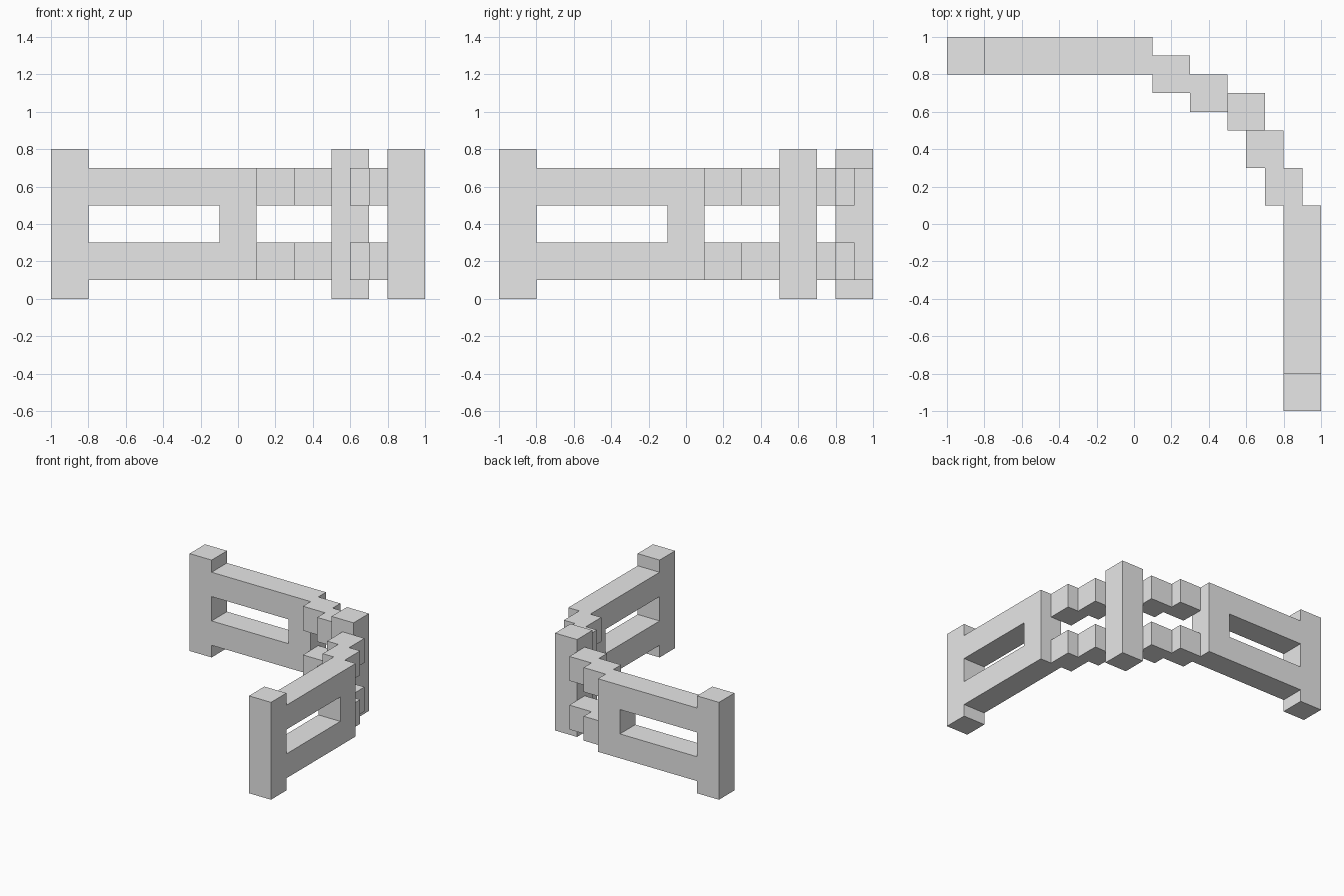
import bpy
import bmesh
from mathutils import Vector

cube = bpy.data.objects.get("Cube")
if cube:
    bpy.data.objects.remove(cube, do_unlink=True)

# Single plain grey
GREY = (0.8, 0.8, 0.8, 1.0)
grey = bpy.data.materials.new("plain grey")
grey.use_nodes = True
grey.diffuse_color = GREY
grey.node_tree.nodes["Principled BSDF"].inputs["Base Color"].default_value = GREY

W = 0.2                       # thickness of every timber
POST_Z = (0.0, 0.8)
RAILS = {"lower": (0.1, 0.3), "upper": (0.5, 0.7)}


def block(name, x, y, z, swap=False):
    """Box between ranges; swap reflects it across the diagonal of the corner."""
    if swap:
        x, y = y, x
    low, high = (Vector(c) for c in zip(x, y, z))
    bm = bmesh.new()
    bmesh.ops.create_cube(bm, size=1.0)
    bmesh.ops.scale(bm, vec=high - low, verts=bm.verts)
    mesh = bpy.data.meshes.new(name)
    bm.to_mesh(mesh)
    bm.free()
    mesh.materials.append(grey)
    obj = bpy.data.objects.new(name, mesh)
    obj.location = (low + high) / 2
    bpy.context.scene.collection.objects.link(obj)
    return obj


# Two straight wings, each with stepped rails leading to the corner
for side, swap in (("back", False), ("left", True)):
    depth = (1 - W, 1)
    block(f"{side}_end_post", (-1, W - 1), depth, POST_Z, swap)
    block(f"{side}_brace", (-0.1, 0.1), depth,
          (RAILS["lower"][1], RAILS["upper"][0]), swap)
    for level, z in RAILS.items():
        block(f"{side}_{level}_rail", (W - 1, 0.1), depth, z, swap)
        for i in range(2):
            x, y = 0.1 + W * i, 0.7 - W / 2 * i
            block(f"{side}_{level}_step_{i + 1}", (x, x + W), (y, y + W), z, swap)

# Post at the bend
block("corner_post", (0.5, 0.7), (0.5, 0.7), POST_Z)
